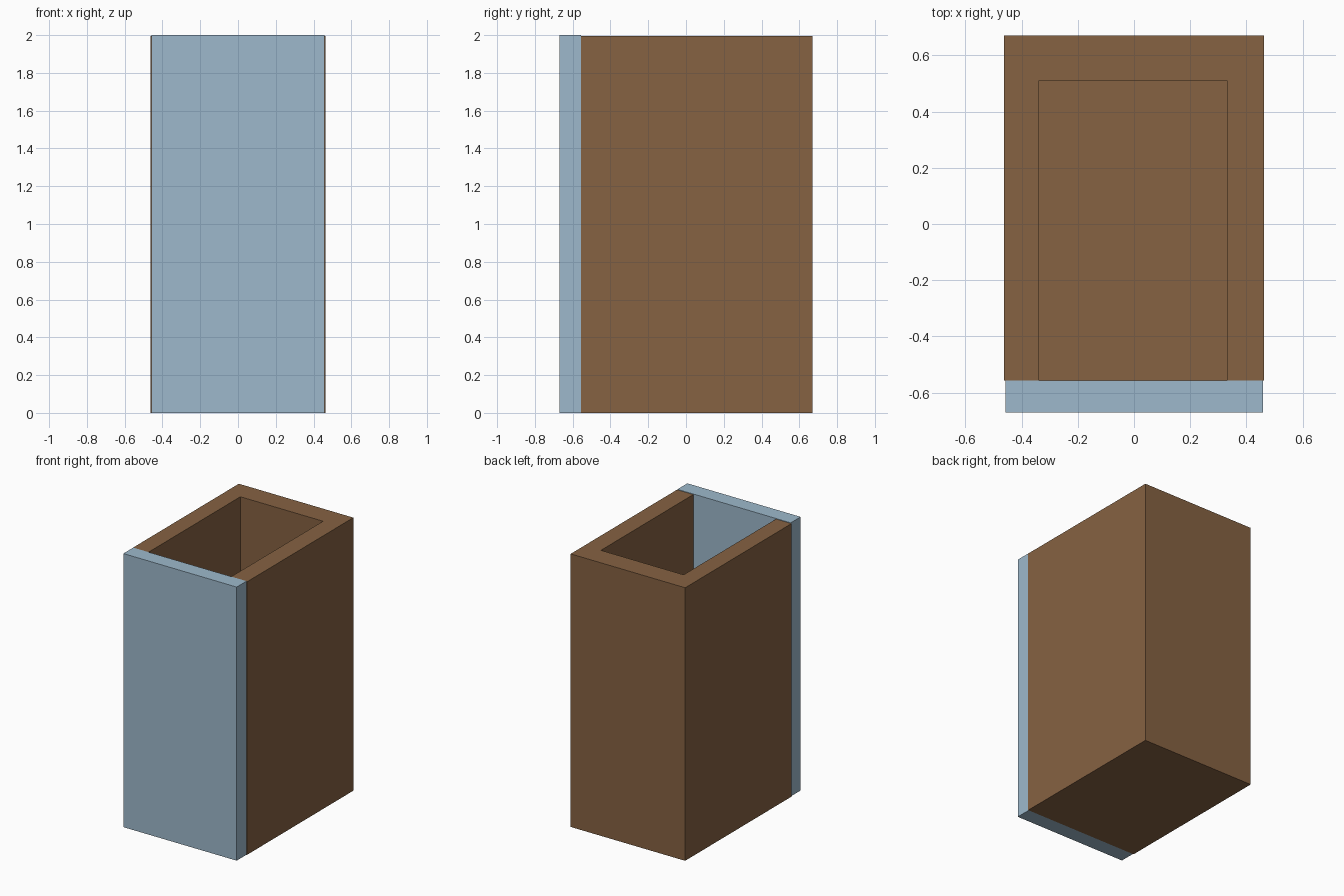
import bpy
import bmesh

if "Cube" in bpy.data.objects:
    bpy.data.objects.remove(bpy.data.objects["Cube"])


def material(name, color):
    m = bpy.data.materials.new(name)
    m.diffuse_color = (*color, 1.0)
    m.use_nodes = True
    m.node_tree.nodes["Principled BSDF"].inputs["Base Color"].default_value = m.diffuse_color
    return m


def mesh_object(name, bm, mat):
    bmesh.ops.recalc_face_normals(bm, faces=bm.faces)
    me = bpy.data.meshes.new(name)
    bm.to_mesh(me)
    bm.free()
    me.materials.append(mat)
    ob = bpy.data.objects.new(name, me)
    bpy.context.collection.objects.link(ob)
    return ob


def prism(name, outline, z0, z1, mat):
    """Extrude a flat outline from z0 up to z1."""
    bm = bmesh.new()
    face = bm.faces.new([bm.verts.new((x, y, z0)) for x, y in outline])
    ext = bmesh.ops.extrude_face_region(bm, geom=[face], use_keep_orig=True)
    verts = [g for g in ext["geom"] if isinstance(g, bmesh.types.BMVert)]
    bmesh.ops.translate(bm, verts=verts, vec=(0, 0, z1 - z0))
    return mesh_object(name, bm, mat)


def rect(x0, x1, y0, y1):
    return [(x0, y0), (x1, y0), (x1, y1), (x0, y1)]


brown = material("brown wood", (0.238, 0.122, 0.0545))
blue = material("pale blue", (0.337, 0.485, 0.604))

W, BACK, SEAM, FRONT = 0.463, 0.671, -0.557, -0.671
IN_L, IN_R, IN_BACK = -0.338, 0.331, 0.51
TOP, FLOOR = 1.996, 0.14

# U-shaped walls, open at the top and towards the front panel
prism("box_walls", [(-W, SEAM), (IN_L, SEAM), (IN_L, IN_BACK), (IN_R, IN_BACK),
                    (IN_R, SEAM), (W, SEAM), (W, BACK), (-W, BACK)], 0, TOP, brown)

# Floor closing the inside of the box
prism("box_floor", rect(IN_L, IN_R, SEAM, IN_BACK), 0, FLOOR, brown)

# Slightly narrower front panel
prism("front_panel", rect(-0.457, 0.459, FRONT, SEAM), 0, 2.0, blue)
